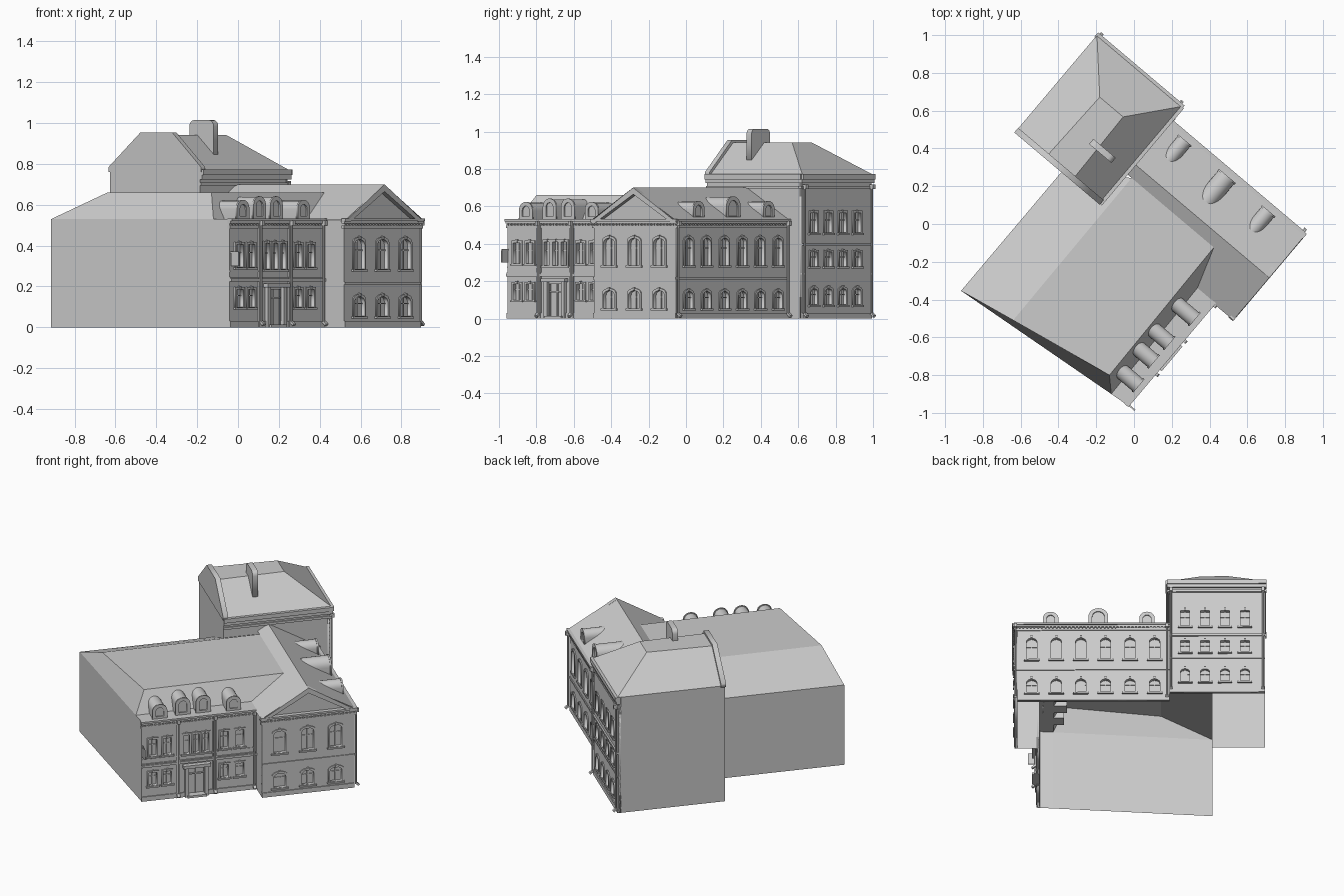
import bpy, bmesh, math
from mathutils import Matrix, Vector

if "Cube" in bpy.data.objects:
    bpy.data.objects.remove(bpy.data.objects["Cube"])

ROT = Matrix.Rotation(math.radians(-40.2), 4, 'Z')   # building grid -> world
stone = bpy.data.materials.new("grey_stone")
stone.diffuse_color = (0.6, 0.6, 0.6, 1)
stone.use_nodes = True
stone.node_tree.nodes["Principled BSDF"].inputs["Base Color"].default_value = stone.diffuse_color


def finish(name, me):
    me.transform(ROT)
    me.materials.clear()
    me.materials.append(stone)
    ob = bpy.data.objects.new(name, me)
    bpy.context.collection.objects.link(ob)
    return ob


def shell(name, polys):
    """Open surface from a few polygons, welded."""
    bm = bmesh.new()
    for p in polys:
        bm.faces.new([bm.verts.new(c) for c in p])
    bmesh.ops.remove_doubles(bm, verts=bm.verts, dist=0.0005)
    bmesh.ops.recalc_face_normals(bm, faces=bm.faces)
    me = bpy.data.meshes.new(name)
    bm.to_mesh(me)
    bm.free()
    return finish(name, me)


def wall(a, b, z0, z1):
    return [(*a, z0), (*b, z0), (*b, z1), (*a, z1)]


def frame(side, off):
    """Facade frame: x along the wall, y up, z outward."""
    along, out = {'NE': ((-1, 0, 0), (0, 1, 0)), 'SE': ((0, 1, 0), (1, 0, 0)),
                  'SW': ((1, 0, 0), (0, -1, 0))}[side]
    m = Matrix((along, (0, 0, 1), out)).transposed().to_4x4()
    m.translation = Vector(out) * off
    return m


def slab(name, m, loops, d0, d1):
    """Flat outline with holes, extruded from depth d0 to d1."""
    cu = bpy.data.curves.new(name, 'CURVE')
    cu.dimensions, cu.fill_mode = '2D', 'BOTH'
    cu.extrude = (d1 - d0) / 2
    for pts in loops:
        sp = cu.splines.new('POLY')
        sp.points.add(len(pts) - 1)
        for q, (x, y) in zip(sp.points, pts):
            q.co = (x, y, 0, 1)
        sp.use_cyclic_u = True
    tmp = bpy.data.objects.new(name, cu)
    bpy.context.collection.objects.link(tmp)
    dg = bpy.context.evaluated_depsgraph_get()
    me = bpy.data.meshes.new_from_object(tmp.evaluated_get(dg))
    bpy.data.objects.remove(tmp)
    me.transform(m @ Matrix.Translation((0, 0, (d0 + d1) / 2)))
    return finish(name, me)


def boxes(name, m, items):
    """Boxes given as x0, x1, y0, y1, d0, d1 in a facade frame."""
    bm = bmesh.new()
    for x0, x1, y0, y1, d0, d1 in items:
        t = Matrix.Translation(((x0 + x1) / 2, (y0 + y1) / 2, (d0 + d1) / 2))
        bmesh.ops.create_cube(bm, size=1, matrix=m @ t @ Matrix.Diagonal((x1 - x0, y1 - y0, d1 - d0, 1)))
    me = bpy.data.meshes.new(name)
    bm.to_mesh(me)
    bm.free()
    return finish(name, me)


def rect(x0, x1, y0, y1):
    return [(x0, y0), (x1, y0), (x1, y1), (x0, y1)]


def arch(c, z0, z1, w, rise, n=8):
    pts = [(c - w / 2, z0), (c + w / 2, z0)]
    if rise == 0:
        return pts + [(c + w / 2, z1), (c - w / 2, z1)]
    return pts + [(c + w / 2 * math.cos(math.pi * i / n), z1 - rise + rise * math.sin(math.pi * i / n))
                  for i in range(n + 1)]


def facade(name, m, s0, s1, top, wins, door=None):
    """Wall plate with window openings, surrounds, sills and glazing bars."""
    holes = [arch(*w) for w in wins]
    if door:
        outline = [(s0, 0), (door[0], 0), (door[0], door[2]), (door[1], door[2]),
                   (door[1], 0), (s1, 0), (s1, top), (s0, top)]
    else:
        outline = rect(s0, s1, 0, top)
    slab(name + "_wall", m, [outline] + holes, -0.015, 0)
    trim = [(s0, door[0] if door else s1, 0, 0.03, -0.005, 0.006)]
    if door:
        trim.append((door[1], s1, 0, 0.03, -0.005, 0.006))
    for i, (c, z0, z1, w, r) in enumerate(wins):
        slab(f"{name}_window_surround_{i}", m,
             [arch(c, z0 - 0.004, z1 + 0.012, w + 0.022, r), arch(c, z0, z1, w, r)], -0.002, 0.007)
        trim += [(c - w / 2 - 0.016, c + w / 2 + 0.016, z0 - 0.012, z0 - 0.002, -0.005, 0.013),
                 (c - 0.006, c + 0.006, z1, z1 + 0.017, -0.002, 0.012),
                 (c - 0.003, c + 0.003, z0, z1, -0.014, -0.009),
                 (c - w / 2, c + w / 2, z0 + 0.62 * (z1 - z0), z0 + 0.62 * (z1 - z0) + 0.005, -0.014, -0.009)]
    boxes(name + "_trim", m, trim)


def cornice(name, m, s0, s1, steps, dentil_z=None):
    items = [(s0, s1, a, b, -0.01, d) for a, b, d in steps]
    if dentil_z:
        n = int((s1 - s0) / 0.022)
        items += [(s0 + (i + .3) * (s1 - s0) / n, s0 + (i + .7) * (s1 - s0) / n,
                   dentil_z, dentil_z + 0.009, -0.005, 0.01) for i in range(n)]
    boxes(name, m, items)


NE_WING, NE_TOWER = frame('NE', 0.535), frame('NE', 0.63)
SE_GABLE, SE_HALL, SE_TOWER = frame('SE', 0.715), frame('SE', 0.585), frame('SE', -0.215)

# Main hall: plain walls and hipped roof with a flat top
A, B, G = (-0.471, -0.861), (0.489, -0.765), (-0.471, -0.037)
P, Q, L = (0.585, -0.756), (0.57, -0.756), (0.57, -0.04)
shell("hall_walls", [wall(A, B, 0, .53), wall(B, P, 0, .53), wall(G, A, 0, .53), wall(Q, L, 0, .53)])
C, D, E, F = (.417, -.695, .66), (-.16, -.802, .66), (.403, .178, .66), (-.167, .178, .66)
A3, B3, G3, H3 = (*A, .53), (*B, .53), (*G, .53), (.475, -.04, .53)
shell("hall_roof", [(A3, G3, F, D), (A3, B3, C, D), (D, C, E, F), (B3, H3, E, C),
                    (B3, (*P, .53), (.585, -.04, .53), H3)])

# Wing: walls, gable end and pitched roof
shell("wing_walls", [wall((-.215, .52), (.70, .52), 0, .53), wall((.57, -.04), (.715, -.04), 0, .53),
                     [(.70, -.04, 0), (.70, .535, 0), (.70, .535, .53), (.70, .245, .70), (.70, -.04, .53)]])
shell("wing_roof", [[(.73, -.05, .525), (.475, -.05, .525), E, F, (-.215, .178, .66), (-.215, .245, .70), (.73, .245, .70)],
                    [(.73, .55, .522), (-.215, .55, .522), (-.215, .245, .70), (.73, .245, .70)]])
slab("pediment_rakes", SE_GABLE, [[(-.055, .515), (-.015, .515), (.2475, .665), (.51, .515),
                                   (.55, .515), (.2475, .70)]], -.015, .016)

# Tower: walls, truncated hipped roof and end parapet
shell("tower_walls", [wall((-.79, .615), (-.215, .615), 0, .77), wall((-.79, .63), (-.79, -.035), 0, .77),
                      wall((-.79, -.035), (-.47, -.035), 0, .77), wall((-.47, -.035), (-.215, -.035), .5, .77),
                      wall((-.215, -.035), (-.215, .535), .525, .77), wall((-.215, .535), (-.215, .63), 0, .77)])
r1, r2, r3, r4 = (-.795, -.035, .77), (-.21, -.035, .77), (-.21, .637, .77), (-.795, .637, .77)
t1, t2, t3, t4 = (-.585, -.035, .942), (-.40, -.035, .942), (-.41, .396, .942), (-.572, .396, .942)
shell("tower_roof", [(r2, r3, t3, t2), (r3, r4, t4, t3), (r4, r1, t1, t4), (t1, t2, t3, t4), (r1, r2, t2, t1)])
slab("tower_end_parapet", frame('SW', .037),
     [[(-.797, .76), (-.205, .76), (-.205, .785), (-.39, .955), (-.592, .955), (-.797, .785)]], -.03, .002)

# Chimney slab with rounded shoulders
prof = [(.30, .80), (.455, .80)]
for cx, a0 in ((.425, 0), (.33, 90)):
    prof += [(cx + .03 * math.cos(math.radians(a0 + k * 22.5)), .985 + .03 * math.sin(math.radians(a0 + k * 22.5)))
             for k in range(5)]
prof[0], prof[1] = (.30, .80), (.455, .80)
slab("chimney", frame('NE', .205), [prof], -.035, 0)

# Facades
bays = [-.614 + .148 * i for i in range(6)]
facade("wing", NE_WING, -.70, .215, .53,
       [(s, z0, z1, .062, .022) for s in bays for z0, z1 in ((.285, .43), (.055, .145))])
facade("gable", SE_GABLE, -.04, .535, .52,
       [(s, z0, z1, .075, .025) for s in (.07, .245, .42) for z0, z1 in ((.285, .43), (.055, .15))])
facade("tower", NE_TOWER, .215, .79, .77,
       [(s, z0, z1, .055, r) for s in (.31, .43, .55, .67)
        for z0, z1, r in ((.46, .565, 0), (.28, .355, 0), (.075, .16, .018))])
facade("hall", SE_HALL, -.756, -.04, .53,
       [(s, z0, z1, .05, 0) for s in (-.685, -.595, -.24, -.145) for z0, z1 in ((.295, .405), (.10, .185))]
       + [(s, .285, .41, .036, 0) for s in (-.475, -.415, -.355)], door=(-.465, -.365, .185))

# Doorway: posts, canopy, leaves and step
boxes("doorway", SE_HALL, [(-.487, -.465, 0, .2, -.01, .018), (-.365, -.343, 0, .2, -.01, .018),
                           (-.5, -.33, .195, .215, -.01, .03), (-.418, -.412, 0, .185, -.015, -.008),
                           (-.465, -.365, .14, .148, -.015, -.006), (-.475, -.355, 0, .014, -.015, .03)])
# Central bay strips
boxes("bay_pilasters", SE_HALL, [(s - .012, s + .012, 0, .53, -.005, .01) for s in (-.53, -.30)])

# String courses and cornices
eave = [(.485, .498, .006), (.508, .52, .01), (.52, .532, .018)]
cornice("hall_cornice", SE_HALL, -.76, -.04, eave, .498)
cornice("hall_string_course", SE_HALL, -.756, -.04, [(.225, .24, .012), (.24, .247, .006)])
cornice("hall_sill_band", SE_HALL, -.756, -.04, [(.27, .278, .004)])
cornice("gable_cornice", SE_GABLE, -.05, .55, eave, .498)
cornice("gable_string_course", SE_GABLE, -.04, .535, [(.21, .222, .006)])
cornice("wing_cornice", NE_WING, -.72, .215, eave, .498)
cornice("wing_string_course", NE_WING, -.715, .215, [(.21, .222, .006)])
crown = [(.695, .71, .008), (.725, .745, .014), (.745, .772, .022)]
cornice("tower_front_cornice", NE_TOWER, .2, .80, crown)
cornice("tower_side_cornice", SE_TOWER, -.035, .64, crown)
cornice("tower_string_course", NE_TOWER, .215, .79, [(.39, .402, .01), (.235, .243, .005)])


# Barrel dormers
def dormer(name, m, s, z0, z1, w, length):
    body = slab(name, m, [arch(s, z0, z1, w, w / 2, 12)], -length, 0)
    slab(name + "_surround", m, [arch(s, z0, z1 + .004, w + .008, w / 2, 12),
                                 arch(s, z0 + .015, z1 - .018, w - .036, w / 2 - .018, 12)], -.002, .008)
    bpy.context.view_layer.objects.active = body
    body.select_set(True)
    bpy.ops.object.shade_smooth_by_angle(angle=math.radians(35))
    body.select_set(False)


for i, (s, top, w) in enumerate(((.08, .625, .085), (-.213, .65, .11), (-.50, .625, .085))):
    dormer(f"wing_dormer_{i}", frame('NE', .505), s, .53, top, w, .17)
for i, (s, u, top) in enumerate(((-.638, .565, .62), (-.489, .545, .638), (-.361, .545, .638), (-.178, .565, .62))):
    dormer(f"hall_dormer_{i}", frame('SE', u), s, .53, top, .085, .14)


# Drainpipes with hopper heads and kicked feet
def drainpipe(name, m, s, top):
    bm = bmesh.new()
    spin = m @ Matrix.Translation((s, top / 2, .012)) @ Matrix.Rotation(math.pi / 2, 4, 'X')
    bmesh.ops.create_cone(bm, segments=8, radius1=.006, radius2=.006, depth=top - .04, cap_ends=True, matrix=spin)
    for y, d, h, tilt in ((top - .01, .016, .025, 0), (.02, .02, .012, .7)):
        t = Matrix.Translation((s, y, d)) @ Matrix.Rotation(tilt, 4, 'X')
        bmesh.ops.create_cube(bm, size=1, matrix=m @ t @ Matrix.Diagonal((.018, h, .025, 1)))
    me = bpy.data.meshes.new(name)
    bm.to_mesh(me)
    bm.free()
    finish(name, me)


for i, (m, s, top) in enumerate(((NE_TOWER, .78, .715), (NE_TOWER, .225, .715), (NE_WING, .20, .52), (NE_WING, -.71, .52),
                                 (SE_HALL, -.055, .52), (SE_HALL, -.30, .52), (SE_HALL, -.53, .52))):
    drainpipe(f"drainpipe_{i}", m, s, top)

# Hanging sign board on the hall corner
boxes("hanging_sign", SE_HALL, [(-.754, -.746, .30, .365, .008, .055), (-.752, -.748, .365, .372, -.01, .055)])
